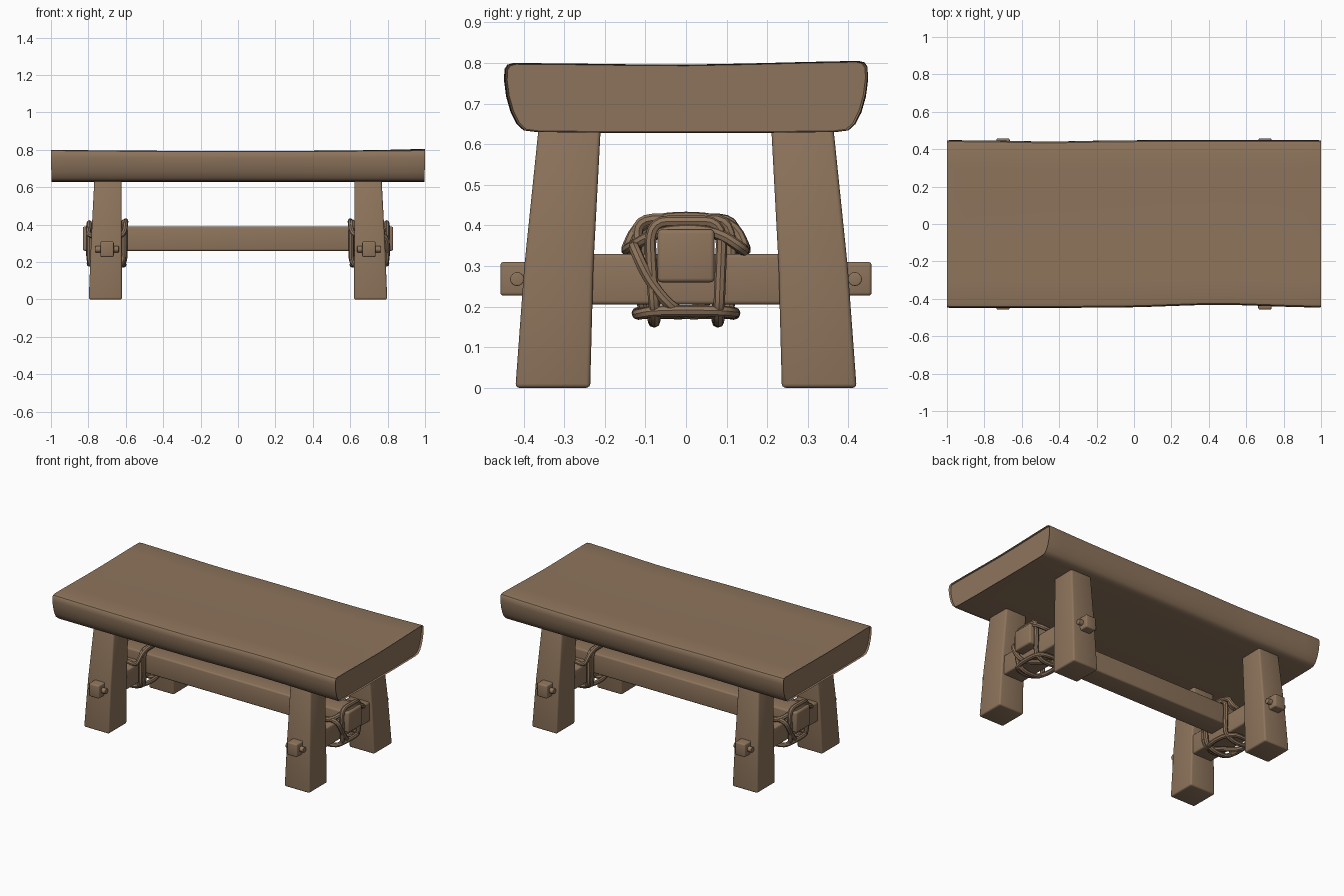
import bpy, bmesh, math
from mathutils import Vector

if "Cube" in bpy.data.objects:
    bpy.data.objects.remove(bpy.data.objects["Cube"])

wood = bpy.data.materials.new("brown wood")
wood.diffuse_color = (0.27, 0.176, 0.107, 1)
wood.use_nodes = True
wood.node_tree.nodes["Principled BSDF"].inputs["Base Color"].default_value = wood.diffuse_color


def finish(obj, bevel=0):
    obj.data.materials.append(wood)
    bpy.ops.object.select_all(action='DESELECT')
    obj.select_set(True)
    bpy.context.view_layer.objects.active = obj
    if bevel:
        m = obj.modifiers.new("soft edges", 'BEVEL')
        m.width, m.segments, m.limit_method = bevel, 3, 'ANGLE'
        bpy.ops.object.modifier_apply(modifier=m.name)
    bpy.ops.object.shade_smooth_by_angle(angle=math.radians(40))
    return obj


def loft(name, rings, bevel=0):
    """Skin a list of equal-length closed rings and cap the ends."""
    bm = bmesh.new()
    vr = [[bm.verts.new(p) for p in r] for r in rings]
    n = len(rings[0])
    for a, b in zip(vr, vr[1:]):
        for i in range(n):
            j = (i + 1) % n
            bm.faces.new((a[i], a[j], b[j], b[i]))
    bm.faces.new(vr[0])
    bm.faces.new(vr[-1])
    bmesh.ops.recalc_face_normals(bm, faces=bm.faces)
    me = bpy.data.meshes.new(name)
    bm.to_mesh(me)
    bm.free()
    obj = bpy.data.objects.new(name, me)
    bpy.context.collection.objects.link(obj)
    return finish(obj, bevel)


def rect(x0, x1, y0, y1, z):
    return [(x0, y0, z), (x1, y0, z), (x1, y1, z), (x0, y1, z)]


def box(name, x0, x1, y0, y1, z0, z1, bevel):
    return loft(name, [rect(x0, x1, y0, y1, z0), rect(x0, x1, y0, y1, z1)], bevel)


# Seat: thick plank with rounded underside, wavy long edges and a slight dip
half = [(0.20, 0.628), (0.37, 0.630), (0.40, 0.634), (0.417, 0.65), (0.432, 0.68),
        (0.443, 0.72), (0.448, 0.76), (0.447, 0.785), (0.440, 0.796), (0.425, 0.80),
        (0.3, 0.799), (0.15, 0.797)]
profile = half + [(0, 0.796)] + [(-y, z) for y, z in reversed(half)]
rings = []
stations = [(-0.985, 0.965), (-0.995, 0.98), (-0.997, 0.99), (-0.985, 1)]
stations += [(i / 10, 1) for i in range(-9, 10)]
stations += [(-x, s) for x, s in reversed(stations[:4])]
for k, (x, s) in enumerate(stations):
    front = 1 - 0.035 * math.exp(-((x - 0.45) / 0.35) ** 2)
    back = 1 - 0.015 * math.exp(-((x + 0.45) / 0.25) ** 2)
    ring = []
    for y, z in profile:
        w = y * (front if y < 0 else back)
        top = (z - 0.63) / 0.17
        sag = -0.006 * (1 - x * x) * top
        lift = 0.006 * top * max(0, x) ** 4 * max(0, y / 0.45)
        px = x * (1 + 0.004 * top)
        ring.append((px, w * (1 - (1 - s) * 0.4), 0.715 + (z - 0.715) * s + sag + lift))
    rings.append(ring)
loft("seat", rings)

# Four splayed legs
for sx in (-1, 1):
    for sy in (-1, 1):
        name = ("front" if sy < 0 else "back") + ("_left" if sx < 0 else "_right") + "_leg"
        loft(name, [rect(sx * a, sx * b, sy * c, sy * d, z) for a, b, c, d, z in
                    ((0.62, 0.798, 0.236, 0.42, 0), (0.622, 0.786, 0.228, 0.398, 0.3),
                     (0.622, 0.768, 0.21, 0.363, 0.64))], 0.01)

# Long stretcher
box("long_stretcher", -0.83, 0.83, -0.07, 0.07, 0.26, 0.39, 0.01)

# Rope lashing paths around one joint (offsets from the joint in x, y; absolute z)
lashings = [
    [(.095, -.09, .41), (.095, 0, .41), (.095, .09, .41), (.095, .085, .29), (.095, .08, .16),
     (-.095, .08, .165), (-.095, .09, .29), (-.095, .09, .41), (-.095, 0, .41),
     (-.095, -.09, .41), (-.095, -.09, .29), (-.095, -.08, .165), (.095, -.075, .16),
     (.095, -.085, .29)],
    [(.095, -.13, .35), (.1, -.09, .26), (.095, -.02, .18), (0, .06, .185), (-.09, .11, .18),
     (-.09, .11, .30), (-.09, .11, .42), (-.09, 0, .41), (-.09, -.12, .42), (-.09, -.12, .345),
     (0, -.125, .345)],
    [(.1, -.06, .39), (.1, .07, .39), (.1, .15, .335), (0, .13, .345), (-.09, .15, .335),
     (-.1, .11, .42), (-.1, -.11, .42), (-.09, -.15, .335), (.05, -.14, .345)],
    [(.06, -.12, .18), (.095, -.08, .19), (.095, .08, .19), (.06, .12, .185),
     (-.09, .12, .185), (-.09, -.12, .185)],
]

for sx, side in ((-1, "left"), (1, "right")):
    cx = 0.7 * sx
    # Cross beam with narrower through tenons
    box(side + "_cross_beam", cx - 0.07, cx + 0.07, -0.27, 0.27, 0.205, 0.33, 0.01)
    for sy, end in ((-1, "front"), (1, "back")):
        ys = sorted((sy * 0.26, sy * 0.457))
        box(f"{end}_{side}_tenon", cx - 0.036, cx + 0.036, *ys, 0.227, 0.31, 0.008)
        # Round locking peg
        bpy.ops.mesh.primitive_cylinder_add(vertices=16, radius=0.017, depth=0.125,
                                            location=(cx, sy * 0.416, 0.268),
                                            rotation=(0, math.pi / 2, 0))
        peg = bpy.context.object
        peg.name = f"{end}_{side}_peg"
        finish(peg, 0.003)
    # Rope
    cu = bpy.data.curves.new(side + "_rope", 'CURVE')
    cu.dimensions = '3D'
    cu.bevel_depth, cu.bevel_resolution, cu.resolution_u = 0.014, 2, 5
    for path in lashings:
        sp = cu.splines.new('NURBS')
        sp.points.add(len(path) - 1)
        for p, (x, y, z) in zip(sp.points, path):
            p.co = (cx + sx * x, sx * y, z, 1)
        sp.order_u = 3
        sp.use_cyclic_u = True
    rope = bpy.data.objects.new(side + "_rope", cu)
    bpy.context.collection.objects.link(rope)
    bpy.ops.object.select_all(action='DESELECT')
    rope.select_set(True)
    bpy.context.view_layer.objects.active = rope
    bpy.ops.object.convert(target='MESH')
    finish(bpy.context.object)
